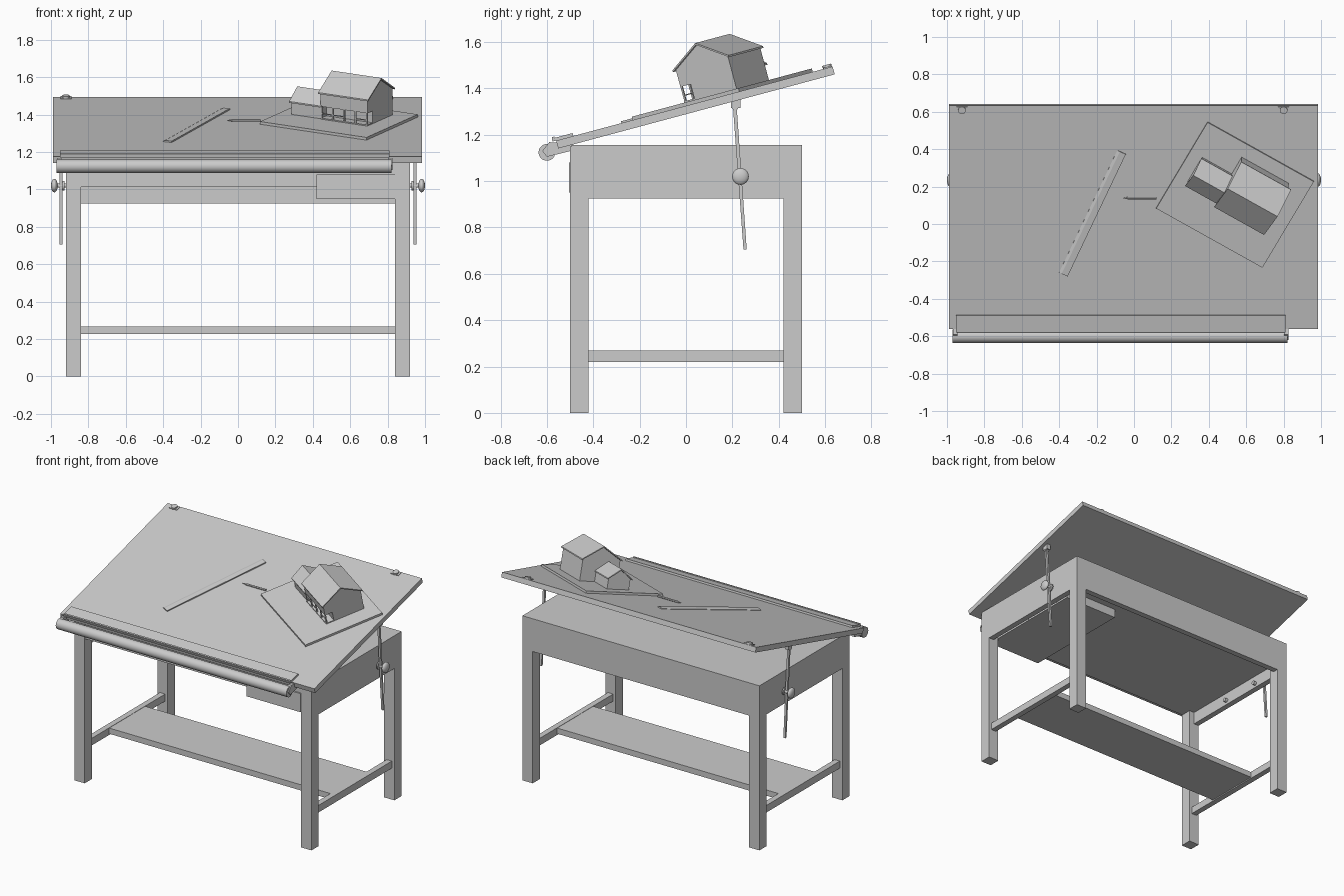
import bpy, bmesh
from math import radians, pi
from mathutils import Matrix, Vector

if "Cube" in bpy.data.objects:
    bpy.data.objects.remove(bpy.data.objects["Cube"])

I = Matrix.Identity(4)
# Frame of the tilted board surface, and of the model house lying on it
BOARD = Matrix.Translation((0, 0, 1.325)) @ Matrix.Rotation(radians(15), 4, 'X')
HOUSE = BOARD @ Matrix.Translation((0.54, 0.164, 0)) @ Matrix.Rotation(radians(-30), 4, 'Z')


def finish(name, bm, mat=I, smooth=False):
    bmesh.ops.recalc_face_normals(bm, faces=bm.faces)
    me = bpy.data.meshes.new(name)
    bm.to_mesh(me)
    bm.free()
    ob = bpy.data.objects.new(name, me)
    bpy.context.collection.objects.link(ob)
    ob.matrix_world = mat
    if smooth:
        bpy.ops.object.select_all(action='DESELECT')
        ob.select_set(True)
        bpy.context.view_layer.objects.active = ob
        bpy.ops.object.shade_smooth_by_angle()
    return ob


def box(name, x, y, z, mat=I):
    bm = bmesh.new()
    bmesh.ops.create_cube(bm, size=1)
    for v in bm.verts:
        v.co = [(r[0] + r[1]) / 2 + c * (r[1] - r[0]) for r, c in zip((x, y, z), v.co)]
    return finish(name, bm, mat)


def rod(name, a, b, r, r2=None, mat=I, seg=24):
    a, b = Vector(a), Vector(b)
    bm = bmesh.new()
    q = (b - a).to_track_quat('Z', 'Y').to_matrix().to_4x4()
    bmesh.ops.create_cone(bm, cap_ends=True, segments=seg, radius1=r,
                          radius2=r if r2 is None else r2, depth=(b - a).length,
                          matrix=Matrix.Translation((a + b) / 2) @ q)
    return finish(name, bm, mat, seg > 8)


def prism(name, profile, x0, x1, mat=I):
    # profile in (y, z), extruded along x
    bm = bmesh.new()
    f = bm.faces.new([bm.verts.new((x0, y, z)) for y, z in profile])
    g = bmesh.ops.extrude_face_region(bm, geom=[f])['geom']
    bmesh.ops.translate(bm, vec=(x1 - x0, 0, 0),
                        verts=[v for v in g if isinstance(v, bmesh.types.BMVert)])
    return finish(name, bm, mat)


def roof(name, q0, q1, eave, ridge, x0, x1, t=0.008):
    m = (q0 + q1) / 2
    prism(name, [(q0, eave), (m, ridge), (q1, eave), (q1, eave - t), (m, ridge - t), (q0, eave - t)],
          x0, x1, HOUSE)


# Legs, side aprons and side stretchers
for s, side in ((-1, 'left'), (1, 'right')):
    def xr(a, b): return sorted((s * a, s * b))
    for y, end in ((-0.46, 'front'), (0.46, 'back')):
        box(f'{end}_{side}_leg', xr(0.84, 0.92), (y - 0.04, y + 0.04), (0, 1.15))
    box(f'{side}_apron', xr(0.88, 0.92), (-0.42, 0.42), (0.925, 1.15))
    box(f'{side}_stretcher', xr(0.86, 0.90), (-0.42, 0.42), (0.22, 0.27))
    for y in (-0.08, 0.22):
        rod(f'{side}_apron_bolt', (s * 0.86, y, 0.955), (s * 0.89, y, 0.955), 0.014)

    # Height support rod with pivot and clamping knob
    prism(f'{side}_support_rod', [(0.202, 1.33), (0.218, 1.33), (0.262, 0.705), (0.248, 0.705)],
          s * 0.939, s * 0.954)
    rod(f'{side}_rod_pivot', (s * 0.934, 0.212, 1.318), (s * 0.96, 0.212, 1.318), 0.013)
    box(f'{side}_rod_bracket', xr(0.932, 0.961), (0.195, 0.235), (1.315, 1.355))
    rod(f'{side}_knob_washer', (s * 0.928, 0.235, 1.02), (s * 0.937, 0.235, 1.02), 0.026)
    rod(f'{side}_knob_shaft', (s * 0.91, 0.235, 1.02), (s * 0.98, 0.235, 1.02), 0.011)
    bm = bmesh.new()
    bmesh.ops.create_uvsphere(bm, u_segments=24, v_segments=12, radius=0.036)
    bmesh.ops.scale(bm, vec=(0.5, 1, 1), verts=bm.verts)
    finish(f'{side}_knob', bm, Matrix.Translation((s * 0.982, 0.235, 1.02)), True)

# Table case, back apron, drawer and foot shelf
box('table_case', (-0.92, 0.92), (-0.495, 0.5), (1.012, 1.155))
box('back_apron', (-0.84, 0.84), (0.46, 0.5), (0.925, 1.15))
box('drawer', (0.42, 0.84), (-0.505, 0.3), (0.95, 1.08))
box('foot_shelf', (-0.86, 0.86), (-0.2, 0.2), (0.228, 0.268))

# Tilted drawing board
box('drawing_board', (-0.988, 0.985), (-0.58, 0.655), (-0.035, 0), BOARD)
box('parallel_bar', (-0.952, 0.81), (-0.596, -0.503), (0, 0.013), BOARD)
box('bar_rib', (-0.952, 0.81), (-0.594, -0.583), (0.013, 0.019), BOARD)
rod('front_tube', (-0.97, -0.6, 1.124), (0.82, -0.6, 1.124), 0.036, seg=32)
for x in (-0.955, 0.815):
    prism('tube_bracket', [(-0.62, 1.13), (-0.59, 1.168), (-0.49, 1.163), (-0.49, 1.132), (-0.6, 1.105)],
          x - 0.012, x + 0.012)
for x in (-0.92, 0.8):
    rod('corner_pulley', (x, 0.632, 0), (x, 0.632, 0.014), 0.02, mat=BOARD)
    box('pulley_plate', (x - 0.03, x + 0.03), (0.615, 0.65), (0, 0.005), BOARD)

# Ruler and pencil
RULER = BOARD @ Matrix.Translation((-0.222, 0.06, 0)) @ Matrix.Rotation(radians(65.3), 4, 'Z')
prism('ruler', [(-0.025, 0), (0.025, 0), (0.025, 0.003), (0.01, 0.008), (-0.025, 0.008)], -0.372, 0.372, RULER)
rod('pencil_body', (-0.03, 0.145, 0.007), (0.12, 0.145, 0.007), 0.007, mat=BOARD, seg=6)
rod('pencil_tip', (-0.03, 0.145, 0.007), (-0.06, 0.145, 0.007), 0.007, 0.0005, BOARD, 6)

# Model house: base, main block with recessed porch, side wing
box('model_base', (-0.328, 0.328), (-0.275, 0.275), (0, 0.015), HOUSE)
prism('main_house_walls', [(-0.068, 0.085), (-0.068, 0.16), (0.065, 0.241), (0.2, 0.16), (0.2, 0.014),
                           (-0.015, 0.014), (-0.015, 0.085)], -0.074, 0.215, HOUSE)
roof('main_house_roof', -0.079, 0.21, 0.163, 0.251, -0.083, 0.225)
prism('wing_walls', [(-0.063, 0.014), (-0.063, 0.086), (0.015, 0.143), (0.093, 0.086), (0.093, 0.014)],
      -0.257, -0.07, HOUSE)
roof('wing_roof', -0.073, 0.102, 0.088, 0.151, -0.266, -0.07)
box('porch_floor', (-0.074, 0.215), (-0.07, -0.01), (0.014, 0.021), HOUSE)
for i in range(5):
    x = -0.07 + i * 0.07
    box('porch_post', (x - 0.004, x + 0.004), (-0.068, -0.06), (0.02, 0.087), HOUSE)
for i in (0, 1, 3):
    x = -0.07 + i * 0.07
    box('porch_rail', (x, x + 0.07), (-0.066, -0.062), (0.043, 0.048), HOUSE)
